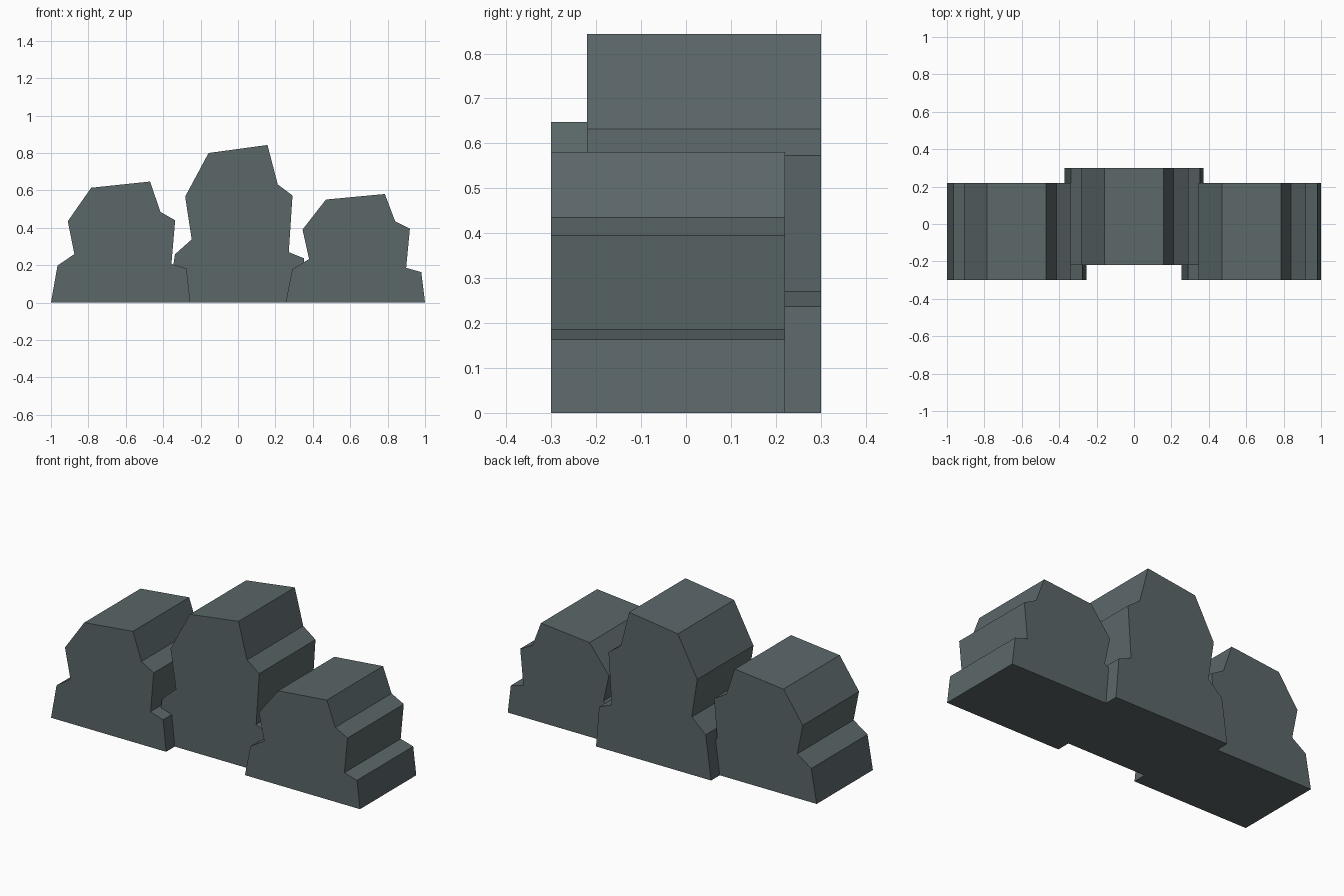
import bpy
import bmesh

cube = bpy.data.objects.get("Cube")
if cube:
    bpy.data.objects.remove(cube, do_unlink=True)

# Dark slate stone
stone = bpy.data.materials.new("slate_grey")
stone.use_nodes = True
colour = (0.105, 0.135, 0.14, 1)
stone.diffuse_color = colour
stone.node_tree.nodes["Principled BSDF"].inputs["Base Color"].default_value = colour

# Craggy rock outline (x, z), shared by all rocks
OUTLINE = [(-0.3725, 0), (-0.3375, 0.258), (-0.2475, 0.338), (-0.2825, 0.567),
           (-0.1575, 0.8), (0.1575, 0.843), (0.2125, 0.632), (0.2915, 0.573),
           (0.2715, 0.27), (0.3525, 0.237), (0.3725, 0)]
DEPTH = 0.52


def rock(name, x, y, height):
    """Extrude the outline front to back, scaled in height."""
    bm = bmesh.new()
    front = bm.faces.new([bm.verts.new((px, -DEPTH / 2, pz * height))
                          for px, pz in OUTLINE])
    back = bmesh.ops.extrude_face_region(bm, geom=[front], use_keep_orig=True)
    moved = [v for v in back["geom"] if isinstance(v, bmesh.types.BMVert)]
    bmesh.ops.translate(bm, verts=moved, vec=(0, DEPTH, 0))
    bmesh.ops.recalc_face_normals(bm, faces=bm.faces)
    mesh = bpy.data.meshes.new(name)
    bm.to_mesh(mesh)
    bm.free()
    mesh.materials.append(stone)
    obj = bpy.data.objects.new(name, mesh)
    obj.location = (x, y, 0)
    bpy.context.collection.objects.link(obj)


# Tall rock set back, two lower rocks in front on either side
rock("right_rock", -0.6275, -0.04, 0.768)
rock("middle_rock", 0, 0.04, 1)
rock("left_rock", 0.6275, -0.04, 0.689)
